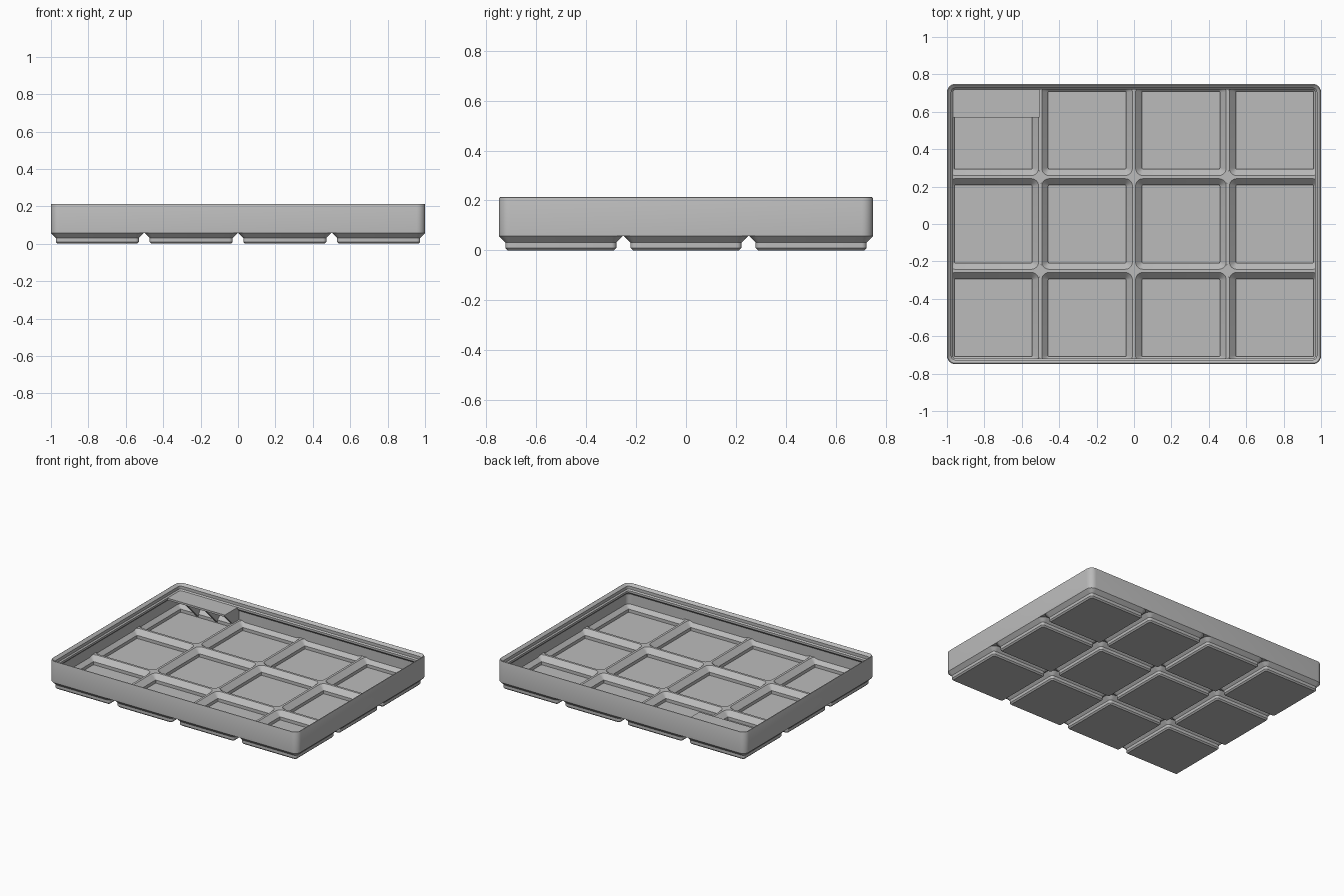
import bpy, bmesh, math
from mathutils import Vector

cube = bpy.data.objects.get("Cube")
if cube:
    bpy.data.objects.remove(cube, do_unlink=True)

S = 2 / 167.5             # design units to scene units
PITCH = 42
HX, HY, R = 83.75, 62.75, 3.75
RIB_BOTTOM, RIB_TOP = 4.75, 6.0

grey = bpy.data.materials.new("light_grey")
grey.use_nodes = True
colour = (0.5, 0.5, 0.5, 1)
grey.diffuse_color = colour
grey.node_tree.nodes["Principled BSDF"].inputs["Base Color"].default_value = colour


def rounded(hx, hy, r, z, seg=6):
    """Rounded rectangle outline at height z."""
    pts = []
    for k, (sx, sy) in enumerate([(1, 1), (-1, 1), (-1, -1), (1, -1)]):
        for i in range(seg + 1):
            a = math.radians(90 * (k + i / seg))
            pts.append((sx * (hx - r) + r * math.cos(a), sy * (hy - r) + r * math.sin(a), z))
    return pts


def make(name, loops, closed=False):
    """Skin a stack of outlines; cap both ends, or close it into a ring."""
    bm = bmesh.new()
    rows = [[bm.verts.new(Vector(p) * S) for p in loop] for loop in loops]
    n = len(rows[0])
    for a, b in zip(rows, rows[1:] + (rows[:1] if closed else [])):
        for i in range(n):
            j = (i + 1) % n
            bm.faces.new((a[i], a[j], b[j], b[i]))
    if not closed:
        bm.faces.new(rows[0])
        bm.faces.new(rows[-1])
    bmesh.ops.recalc_face_normals(bm, faces=bm.faces)
    mesh = bpy.data.meshes.new(name)
    bm.to_mesh(mesh)
    bm.free()
    mesh.materials.append(grey)
    return place(name, mesh)


def place(name, mesh, x=0, y=0):
    ob = bpy.data.objects.new(name, mesh)
    ob.location = (x * S, y * S, 0)
    bpy.context.collection.objects.link(ob)
    return ob


def box(name, x0, x1, y0, y1, z0, z1):
    corners = [(x0, y0), (x1, y0), (x1, y1), (x0, y1)]
    return make(name, [[(x, y, z) for x, y in corners] for z in (z0, z1)])


# Outer wall with the stepped stacking lip: inset from the outside, height
wall_profile = [(0, RIB_BOTTOM), (0, 17.4), (0.12, 17.7), (0.4, 17.84), (0.65, 17.7),
                (1.9, 16.5), (1.9, 14.7), (2.6, 14), (2.6, 12.8), (1.2, 11.4), (1.2, RIB_BOTTOM)]
wall = make("outer_wall", [rounded(HX - i, HY - i, R - i, z) for i, z in wall_profile], True)

# Hollow foot: outside upward, over the rib, then down into the pocket
foot_profile = [(17.8, 0.8, 0), (18.6, 1.6, 0.8), (18.6, 1.6, 2.6), (20.75, R, RIB_BOTTOM),
                (20.75, R, RIB_TOP), (20.3, 3.3, RIB_TOP), (17.4, 0.4, 3.1), (17.4, 0.4, 1.2)]
foot = make("foot", [rounded(h, h, r, z) for h, r, z in foot_profile])
foot_mesh = foot.data
bpy.data.objects.remove(foot)
for col in range(4):
    for row in range(3):
        place("foot_cell", foot_mesh, (col - 1.5) * PITCH, (row - 1) * PITCH)

# Thin rib strips close the gaps between the cells
for k in (-1, 0, 1):
    box("rib_strip_y", k * PITCH - 0.4, k * PITCH + 0.4, -62.5, 62.5, RIB_BOTTOM, RIB_TOP)
for k in (-0.5, 0.5):
    box("rib_strip_x", -83.5, 83.5, k * PITCH - 0.4, k * PITCH + 0.4, RIB_BOTTOM, RIB_TOP)


# Diamond plates fill the rib crossings, trimmed at the outer wall
def clamp(v, limit):
    return max(-limit, min(limit, v))


for i in range(-2, 3):
    for j in (-1.5, -0.5, 0.5, 1.5):
        if abs(i) == 2 and abs(j) == 1.5:
            continue
        cx, cy = i * PITCH, j * PITCH
        diamond = [(clamp(cx + dx * 3.2, HX - 0.05), clamp(cy + dy * 3.2, HY - 0.05))
                   for dx, dy in ((1, 0), (0, 1), (-1, 0), (0, -1))]
        make("rib_crossing", [[(x, y, z) for x, y in diamond] for z in (RIB_BOTTOM, RIB_TOP)])

# Label shelf in the back corner
box("label_shelf", -82.4, -42.4, 47.75, 61.4, 12.8, 14)

# Sloped gussets under the shelf; the end one stands on the rib
gusset = [(48.2, 12.9), (59.6, 1.4), (60, 1.4), (60.2, 3), (62, 6), (62, 12.9)]
end_gusset = [(48.2, 12.9), (55.6, 5.5), (62, 5.5), (62, 12.9)]
for x, shape in ((-43, end_gusset), (-56, gusset), (-69, gusset)):
    make("shelf_gusset", [[(x + t, y, z) for y, z in shape] for t in (-0.6, 0.6)])

# Smooth the rounded corners, keep the creases sharp
bpy.ops.object.select_all(action='DESELECT')
for ob in bpy.context.collection.objects:
    if ob.type == 'MESH' and grey.name in ob.data.materials:
        ob.select_set(True)
bpy.context.view_layer.objects.active = wall
bpy.ops.object.shade_smooth_by_angle(angle=math.radians(30))
